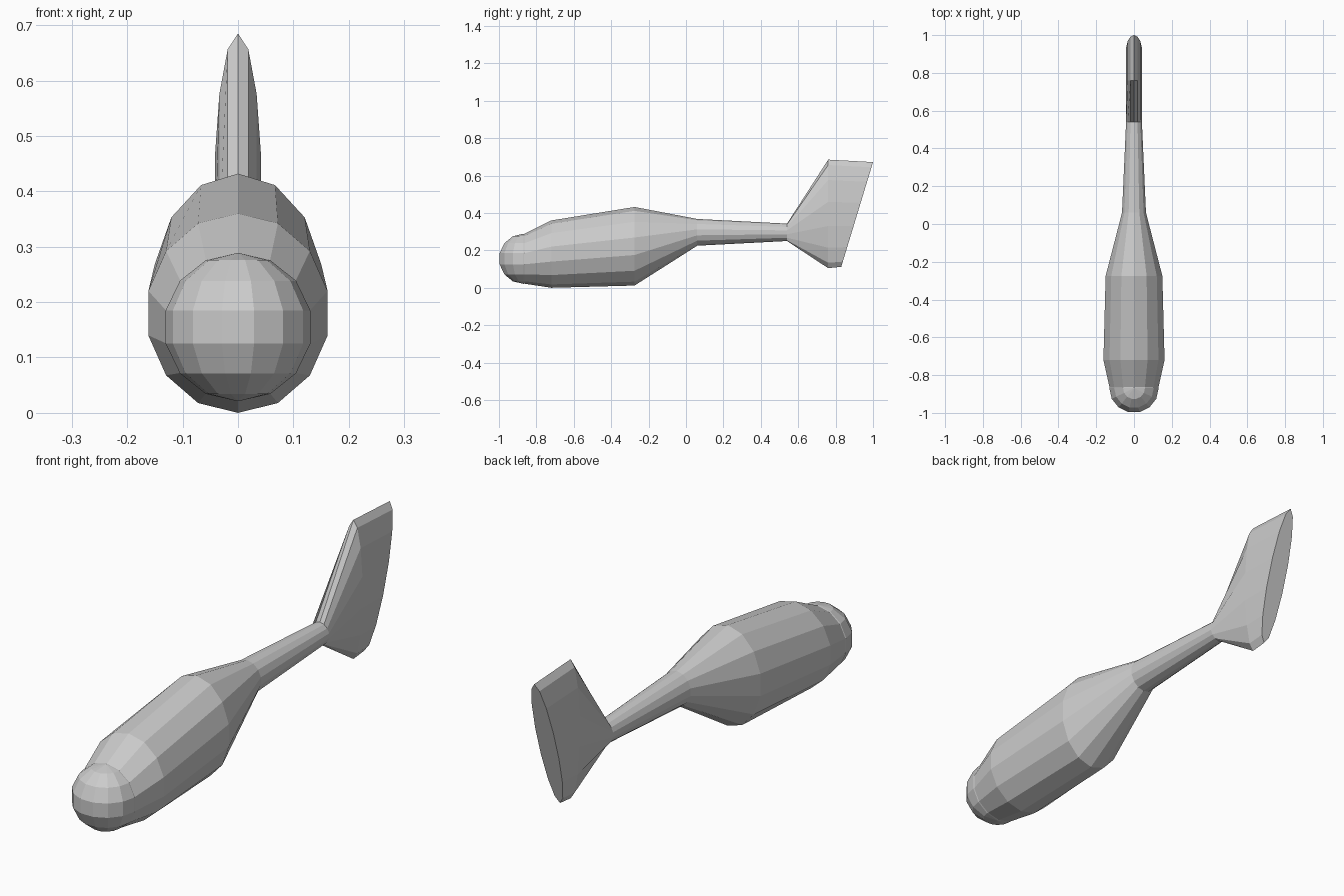
import bpy, bmesh, math
from mathutils import Matrix

if "Cube" in bpy.data.objects:
    bpy.data.objects.remove(bpy.data.objects["Cube"])

SIDES = 14


def finish(bm, name):
    bmesh.ops.recalc_face_normals(bm, faces=bm.faces)
    mesh = bpy.data.meshes.new(name)
    bm.to_mesh(mesh)
    bm.free()
    obj = bpy.data.objects.new(name, mesh)
    bpy.context.collection.objects.link(obj)
    return obj


def loft(name, sections):
    """Join elliptical rings; each is (y bottom, z bottom, y top, z top, half width)."""
    bm = bmesh.new()
    rings = []
    for y0, z0, y1, z1, w in sections:
        ring = []
        for i in range(SIDES):
            a = 2 * math.pi * i / SIDES
            t = (1 + math.cos(a)) / 2
            ring.append(bm.verts.new((w * math.sin(a), y0 + (y1 - y0) * t, z0 + (z1 - z0) * t)))
        rings.append(ring)
    for a, b in zip(rings, rings[1:]):
        for i in range(SIDES):
            j = (i + 1) % SIDES
            bm.faces.new((a[i], a[j], b[j], b[i]))
    bm.faces.new(rings[-1])
    return finish(bm, name)


# Fuselage, tail boom and slanted fin in one continuous skin
loft("fuselage_and_tail", [
    (-0.865, 0.022, -0.865, 0.288, 0.133),
    (-0.72, 0.0, -0.72, 0.36, 0.166),
    (-0.275, 0.012, -0.275, 0.432, 0.154),
    (0.06, 0.225, 0.06, 0.368, 0.065),
    (0.54, 0.25, 0.54, 0.343, 0.043),
    (0.76, 0.105, 0.76, 0.685, 0.043),
    (0.83, 0.112, 1.0, 0.672, 0.043),
])

# Rounded nose: front half of a faceted sphere
bm = bmesh.new()
bmesh.ops.create_uvsphere(bm, u_segments=SIDES, v_segments=7, radius=0.134,
                          matrix=Matrix.Translation((0, -0.869, 0.155)) @ Matrix.Rotation(-math.pi / 2, 4, 'Z'))
bmesh.ops.bisect_plane(bm, geom=bm.verts[:] + bm.edges[:] + bm.faces[:],
                       plane_co=(0, -0.862, 0), plane_no=(0, 1, 0), clear_outer=True)
finish(bm, "nose")
